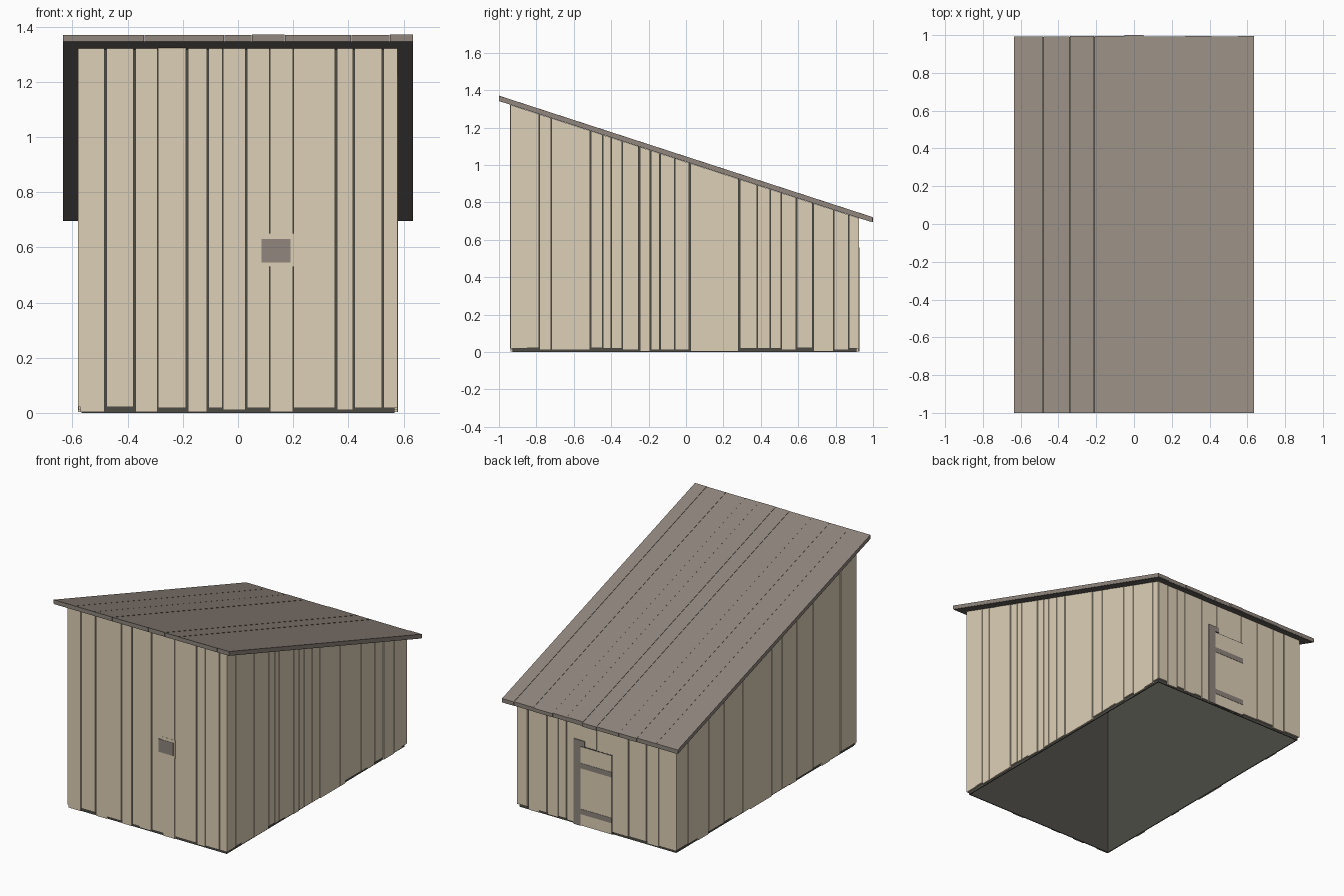
import bpy
import bmesh
import random

random.seed(4)
if "Cube" in bpy.data.objects:
    bpy.data.objects.remove(bpy.data.objects["Cube"], do_unlink=True)


def material(name, rgb):
    """Flat material from display colour values."""
    linear = [((c / 255 + 0.055) / 1.055) ** 2.4 for c in rgb] + [1.0]
    mat = bpy.data.materials.new(name)
    mat.use_nodes = True
    mat.diffuse_color = linear
    bsdf = mat.node_tree.nodes["Principled BSDF"]
    bsdf.inputs["Base Color"].default_value = linear
    bsdf.inputs["Roughness"].default_value = 0.9
    return mat


pale_wood = material("pale wood", (222, 208, 183))
grey_wood = material("grey wood", (144, 134, 125))
dark_lining = material("dark lining", (76, 75, 69))
roof_lining = material("roof lining", (112, 108, 102))

HALF_X, FRONT, BACK = 0.58, -0.94, 0.924
THICK = 0.012


def eave(y, offset=0.0):
    """Height of the sloping roof underside."""
    return 1.345 - 0.325 * (y + 1) + offset


def block(bm, xs, ys, bottom, top):
    """Six-sided block; bottom and top are heights or functions of y."""
    def height(level, y):
        return level(y) if callable(level) else level
    rings = []
    for level in (bottom, top):
        corners = [(xs[0], ys[0]), (xs[1], ys[0]), (xs[1], ys[1]), (xs[0], ys[1])]
        rings.append([bm.verts.new((x, y, height(level, y))) for x, y in corners])
    low, high = rings
    bm.faces.new(low[::-1])
    bm.faces.new(high)
    for i in range(4):
        j = (i + 1) % 4
        bm.faces.new((low[i], low[j], high[j], high[i]))


def make(name, mat, blocks):
    """One object from a list of blocks."""
    bm = bmesh.new()
    for args in blocks:
        block(bm, *args)
    bmesh.ops.recalc_face_normals(bm, faces=bm.faces)
    mesh = bpy.data.meshes.new(name)
    bm.to_mesh(mesh)
    bm.free()
    mesh.materials.append(mat)
    obj = bpy.data.objects.new(name, mesh)
    bpy.context.collection.objects.link(obj)
    return obj


def boards(edges, wide):
    """Start and end of each board, leaving wide or thin seams."""
    spans = []
    for a, b in zip(edges, edges[1:]):
        gaps = [0.003 if e in wide else 0.001 for e in (a, b)]
        spans.append((a + gaps[0], b - gaps[1]))
    return spans


def foot():
    return random.choice((0.004, 0.01, 0.018, 0.022))


def wobble():
    return random.uniform(0, 0.003)


def wall_top(y):
    return eave(y, -0.004)


# Dark shell behind the boards, open underneath
inner_x, inner_f, inner_b = HALF_X - THICK, FRONT + THICK, BACK - THICK
skin = 0.006
make("wall_lining", dark_lining, [
    ((-inner_x, inner_x), (inner_f, inner_f + skin), 0, wall_top),
    ((-inner_x, inner_x), (inner_b - skin, inner_b), 0, wall_top),
    ((-inner_x, skin - inner_x), (inner_f, inner_b), 0, wall_top),
    ((inner_x - skin, inner_x), (inner_f, inner_b), 0, wall_top),
])

# Front boards
front_edges = [-.574, -.48, -.375, -.29, -.185, -.11, -.055, .03,
               .115, .2, .355, .42, .525, .574]
front_wide = (-.574, -.48, -.375, -.185, -.11, .03, .355, .42, .525)
make("front_boards", pale_wood, [
    (span, (FRONT + wobble(), inner_f), foot(), wall_top)
    for span in boards(front_edges, front_wide)])

# Back boards
back_edges = [-.574, -.45, -.36, -.23, -.1, 0, .1, .22, .28, .36, .42, .5, .574]
make("back_boards", pale_wood, [
    (span, (inner_b, BACK - wobble()), foot(), wall_top)
    for span in boards(back_edges, (-.45, -.36, -.23, .22, .36, .5))])

# Side boards
left_edges = [-.938, -.85, -.785, -.72, -.66, -.51, -.445, -.4, -.34, -.25,
              -.19, -.14, -.06, .02, .23, .285, .38, .45, .51, .59, .68,
              .79, .87, .922]
left_wide = (-.51, -.25, -.19, -.14, .02, .285, .59, .68)
right_edges = [-.938, -.77, -.66, -.58, -.49, -.32, -.25, -.17, -.06, .16,
               .24, .35, .43, .59, .7, .8, .922]
right_wide = (-.77, -.49, -.32, -.17, .24, .59, .8)
for name, side, edges, wide in (("left_boards", 1, left_edges, left_wide),
                                ("right_boards", -1, right_edges, right_wide)):
    make(name, pale_wood, [
        ((side * inner_x, side * (HALF_X - wobble())), span, foot(), wall_top)
        for span in boards(edges, wide)])

# Small front hatch on its backing board
make("hatch_backing", pale_wood, [((.11, .204), (FRONT - .0006, inner_f), .53, .65)])
make("hatch", grey_wood, [((.085, .19), (FRONT - .002, inner_f), .545, .63)])

# Back door with its post, rails and dark gap
make("door_gap", dark_lining, [((-.114, .115), (inner_b, BACK + .0006), .004, .523)])
make("door", pale_wood, [((-.11, .115), (inner_b, BACK + .002), .004, .518)])
make("door_post", grey_wood, [
    ((.115, .165), (inner_b, BACK + .004), .002, .56),
    ((.085, .115), (inner_b, BACK + .004), .525, .56)])
make("door_rails", grey_wood, [
    ((-.11, .115), (inner_b, BACK + .004), z, z + .034) for z in (.078, .378)])

# Sloping roof: sheet below, long boards above
make("roof_lining", roof_lining, [
    ((-.634, .634), (-.9995, .991),
     lambda y: eave(y, -.003), lambda y: eave(y, .001))])
roof_edges = [-.635, -.48, -.34, -.21, -.05, .05, .17, .27, .41, .55, .635]
roof_blocks = []
for start, end in zip(roof_edges, roof_edges[1:]):
    lift = random.uniform(.0235, .026)
    roof_blocks.append((
        (start + (.0006 if start > roof_edges[0] else 0),
         end - (.0006 if end < roof_edges[-1] else 0)),
        (-1, random.choice((.992, .996, 1))),
        eave,
        lambda y, lift=lift: eave(y, lift)))
make("roof_boards", grey_wood, roof_blocks)
